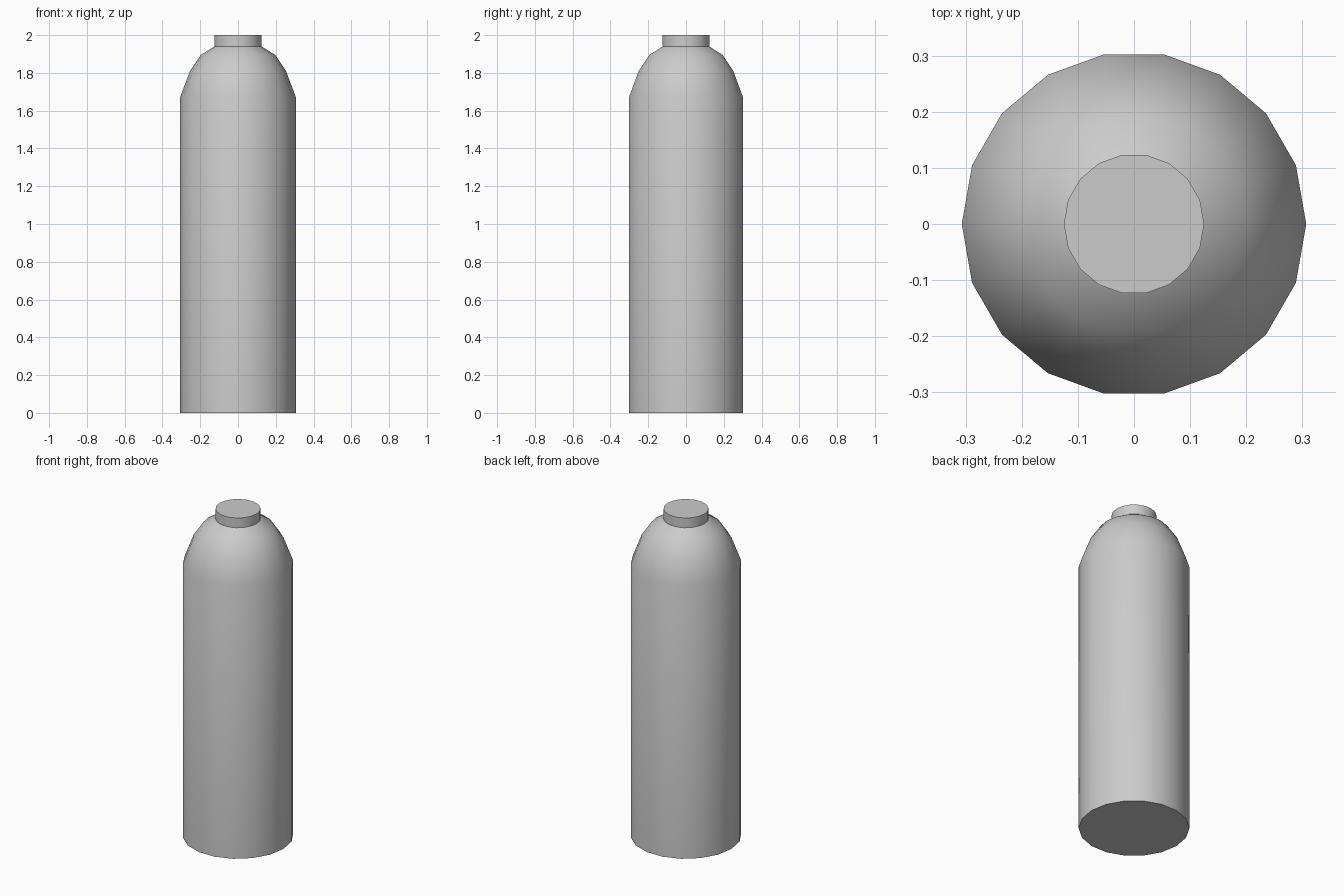
import bpy, bmesh, math

if "Cube" in bpy.data.objects:
    bpy.data.objects.remove(bpy.data.objects["Cube"])

SIDES = 18


def lathe(name, profile, cap_bottom=False, cap_top=False):
    """Revolve (radius, z) points around z into a smooth-shaded object."""
    bm = bmesh.new()
    rings = []
    for r, z in profile:
        rings.append([bm.verts.new((r * math.cos(math.tau * i / SIDES),
                                    r * math.sin(math.tau * i / SIDES), z))
                      for i in range(SIDES)])
    for low, high in zip(rings, rings[1:]):
        for i in range(SIDES):
            j = (i + 1) % SIDES
            bm.faces.new((low[i], low[j], high[j], high[i]))
    if cap_bottom:
        bm.faces.new(rings[0][::-1])
    if cap_top:
        bm.faces.new(rings[-1])
    mesh = bpy.data.meshes.new(name)
    bm.to_mesh(mesh)
    bm.free()
    obj = bpy.data.objects.new(name, mesh)
    bpy.context.collection.objects.link(obj)
    bpy.ops.object.select_all(action='DESELECT')
    obj.select_set(True)
    bpy.context.view_layer.objects.active = obj
    bpy.ops.object.shade_smooth_by_angle(angle=math.radians(35))
    return obj


# Straight body with rounded shoulder
lathe("bottle_body", [(0.307, 0), (0.307, 1.67), (0.254, 1.81),
                      (0.197, 1.895), (0.125, 1.94)], cap_bottom=True)

# Short neck with flat top
lathe("bottle_neck", [(0.125, 1.94), (0.125, 2.0)], cap_top=True)
